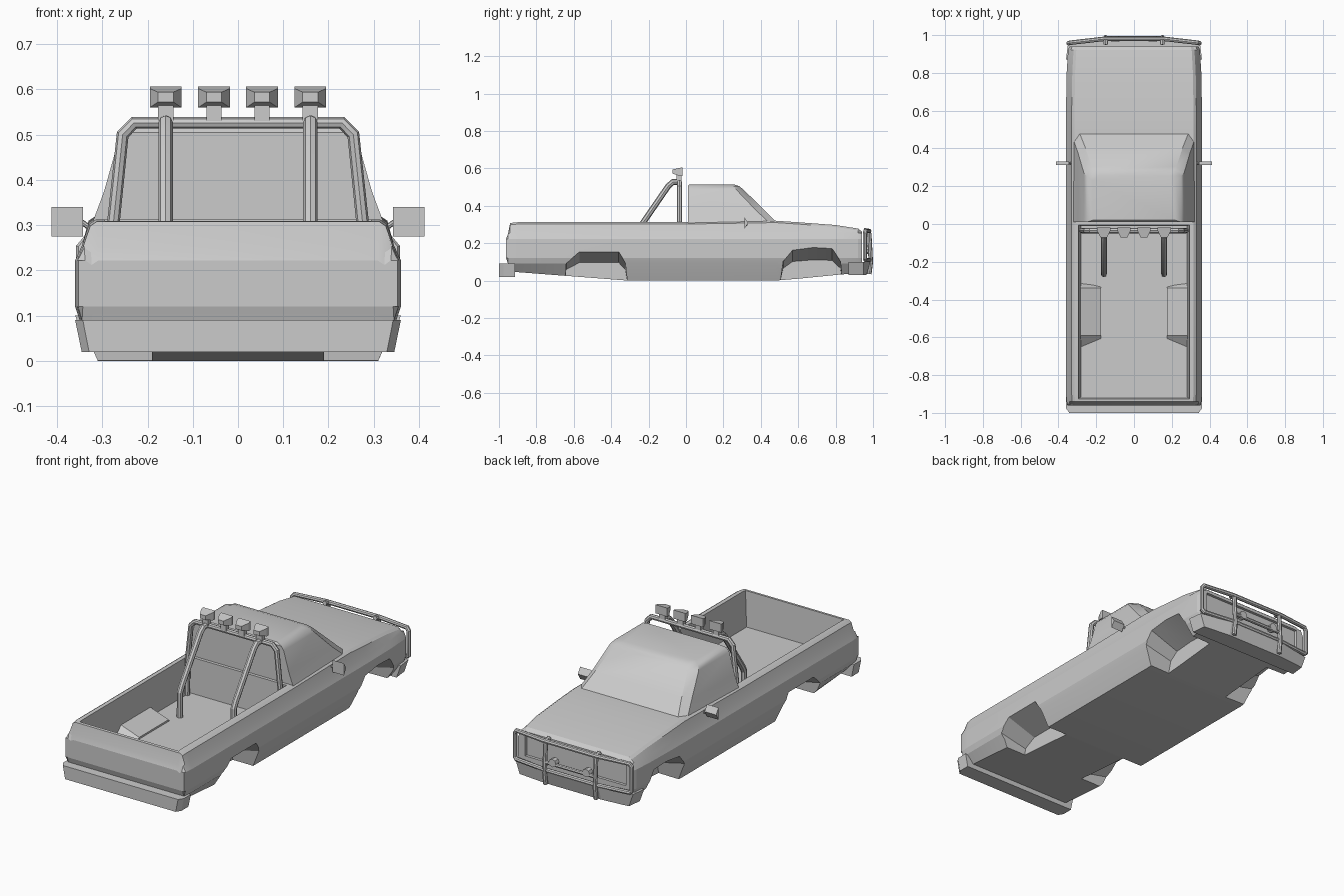
import bpy, bmesh, math

if "Cube" in bpy.data.objects:
    bpy.data.objects.remove(bpy.data.objects["Cube"])

paint = bpy.data.materials.new("grey_paint")
paint.use_nodes = True
GREY = (0.6, 0.6, 0.6, 1)
paint.diffuse_color = GREY
paint.node_tree.nodes["Principled BSDF"].inputs["Base Color"].default_value = GREY


def activate(ob):
    bpy.ops.object.select_all(action='DESELECT')
    ob.select_set(True)
    bpy.context.view_layer.objects.active = ob


def smooth(ob, angle):
    activate(ob)
    bpy.ops.object.shade_smooth_by_angle(angle=math.radians(angle))


def loft(name, rings):
    """Skin closed rings of equal length and cap both ends."""
    bm = bmesh.new()
    rows = [[bm.verts.new(p) for p in ring] for ring in rings]
    n = len(rows[0])
    for a, b in zip(rows, rows[1:]):
        for i in range(n):
            j = (i + 1) % n
            bm.faces.new((a[i], a[j], b[j], b[i]))
    bm.faces.new(rows[0])
    bm.faces.new(rows[-1])
    bmesh.ops.recalc_face_normals(bm, faces=bm.faces)
    mesh = bpy.data.meshes.new(name)
    bm.to_mesh(mesh)
    bm.free()
    mesh.materials.append(paint)
    ob = bpy.data.objects.new(name, mesh)
    bpy.context.collection.objects.link(ob)
    return ob


def rect(w, y0, y1, z):
    return [(-w, y0, z), (w, y0, z), (w, y1, z), (-w, y1, z)]


def box(name, x0, x1, y0, y1, z0, z1):
    return loft(name, [[(x0, y0, z), (x1, y0, z), (x1, y1, z), (x0, y1, z)] for z in (z0, z1)])


def tube(name, points, radius, cyclic=False):
    curve = bpy.data.curves.new(name, 'CURVE')
    curve.dimensions = '3D'
    curve.bevel_depth = radius
    curve.bevel_resolution = 2
    curve.use_fill_caps = True
    spline = curve.splines.new('POLY')
    spline.points.add(len(points) - 1)
    for sp, p in zip(spline.points, points):
        sp.co = (*p, 1)
    spline.use_cyclic_u = cyclic
    ob = bpy.data.objects.new(name, curve)
    bpy.context.collection.objects.link(ob)
    activate(ob)
    bpy.ops.object.convert(target='MESH')
    ob = bpy.context.object
    ob.data.materials.clear()
    ob.data.materials.append(paint)
    smooth(ob, 20)
    return ob


def combine(ob, tool, operation='DIFFERENCE'):
    tool.hide_render = True
    mod = ob.modifiers.new("combine", 'BOOLEAN')
    mod.operation = operation
    mod.solver = 'EXACT'
    mod.object = tool
    activate(ob)
    bpy.ops.object.modifier_apply(modifier=mod.name)
    bpy.data.objects.remove(tool)


# Body shell, lofted from tailgate to nose
def section(y, low, top, w):
    half = [(0.31, 0), (0.35, 0.09), (0.36, 0.12), (0.36, 0.222), (0.345, 0.255),
            (0.33, top - 0.01), (0.315, top)]
    half = [(x * w, y, min(max(z, low), top)) for x, z in half]
    return half + [(-x, y, z) for x, y, z in reversed(half)]


body = loft("body", [section(*s) for s in (
    (-0.962, 0.12, 0.222, 0.98), (-0.952, 0.09, 0.25, 0.985), (-0.94, 0.05, 0.308, 0.99),
    (-0.9, 0.045, 0.312, 1), (-0.31, 0, 0.312, 1), (0, 0, 0.312, 1), (0.48, 0, 0.32, 1),
    (0.6, 0.01, 0.312, 1), (0.8, 0.03, 0.297, 0.99), (0.92, 0.04, 0.278, 0.97),
    (0.94, 0.05, 0.262, 0.95))])

# Cargo bed and grille recess
combine(body, loft("bed_cutter", [rect(0.28, -0.915, -0.01, 0.12), rect(0.3, -0.93, -0.005, 0.4)]))
combine(body, box("grille_cutter", -0.3, 0.3, 0.925, 1, 0.13, 0.245))

# Wheel wells slope down towards the middle, with humps above the rear pair
REAR_ARCH = [(-0.65, -0.05), (-0.64, 0.1), (-0.57, 0.16), (-0.36, 0.16), (-0.325, 0.1), (-0.31, -0.05)]
FRONT_ARCH = [(0.495, -0.05), (0.52, 0.11), (0.57, 0.17), (0.68, 0.185), (0.78, 0.18), (0.825, 0.11), (0.84, -0.05)]


def arch_rings(arch, side, outer, inner, drop):
    return [[(side * x, y, z * k) for y, z in arch] for x, k in ((outer, 1), (inner, drop))]


hump = [(-0.66, 0.1), (-0.65, 0.13), (-0.59, 0.18), (-0.34, 0.18), (-0.315, 0.13), (-0.305, 0.1)]
for side in (1, -1):
    combine(body, loft("hump_tool", arch_rings(hump, side, 0.32, 0.175, 0.72)), 'UNION')
    for arch in (REAR_ARCH, FRONT_ARCH):
        combine(body, loft("well_cutter", arch_rings(arch, side, 0.38, 0.19, 0.6)))
smooth(body, 16)

# Cab with sloping windscreen
cab = loft("cab", [
    [(-w, y0, z), (w, y0, z), (w, y1, z), (f, y2, z2), (-f, y2, z2), (-w, y1, z)]
    for w, f, y0, y1, y2, z, z2 in (
        (0.322, 0.29, 0.01, 0.45, 0.485, 0.305, 0.312),
        (0.296, 0.26, 0.01, 0.375, 0.41, 0.375, 0.387),
        (0.265, 0.225, 0.01, 0.27, 0.305, 0.485, 0.488),
        (0.25, 0.21, 0.01, 0.255, 0.285, 0.505, 0.505),
        (0.22, 0.19, 0.02, 0.23, 0.255, 0.515, 0.515))])
smooth(cab, 35)

# Rear bumper with tapered ends
loft("rear_bumper", [
    [(-0.36 * k, -0.915, z), (-0.36 * k, -0.975, z), (-0.343 * k, -1, z),
     (0.343 * k, -1, z), (0.36 * k, -0.975, z), (0.36 * k, -0.915, z)]
    for k, z in ((0.96, 0.02), (1, 0.09))])

# Front bumper wrapping round the corners
loft("front_bumper", [
    [(-0.36 * k, 0.87, z), (-0.35 * k, 0.95, z), (-0.17, y, z), (0.17, y, z),
     (0.35 * k, 0.95, z), (0.36 * k, 0.87, z), (0.31 * k, 0.87, z), (-0.31 * k, 0.87, z)]
    for k, y, z in ((0.93, 0.965, 0.03), (1, 0.985, 0.1))])

# Bull bar: bent frame, cross bar, uprights and spot lamps
frame = [(-0.335, 0.96), (-0.16, 0.98), (0.16, 0.98), (0.335, 0.96)]
tube("bull_bar_frame", [(x, y, 0.265) for x, y in frame] + [(0.347, 0.957, 0.25), (0.347, 0.957, 0.12)]
     + [(x, y, 0.11) for x, y in reversed(frame)] + [(-0.347, 0.957, 0.12), (-0.347, 0.957, 0.25)], 0.012, True)
tube("bull_bar_cross_bar", [(-0.15, 0.985, 0.155), (0.15, 0.985, 0.155)], 0.01)
for side, label in ((1, "left"), (-1, "right")):
    tube(label + "_bull_bar_upright",
         [(side * 0.15, y, z) for y, z in ((0.95, 0.27), (0.97, 0.268), (0.98, 0.25), (0.988, 0.1), (0.98, 0.035))],
         0.012)
    tube(label + "_spot_lamp", [(side * 0.1, 0.965, 0.165), (side * 0.1, 0.995, 0.165)], 0.022)

    # Wing mirror: triangular housing on a thin arm
    loft(label + "_mirror", [[(side * x, 0.312, 0.275), (side * x, 0.312, 0.34), (side * x, 0.332, 0.308)]
                             for x in (0.343, 0.412)])
    tube(label + "_mirror_arm", [(side * 0.315, 0.322, 0.285), (side * 0.35, 0.322, 0.31)], 0.006)

    # Rear stay of the roll bar
    tube(label + "_roll_bar_stay",
         [(side * 0.16, y, z) for y, z in ((-0.035, 0.527), (-0.07, 0.527), (-0.095, 0.505),
                                           (-0.25, 0.28), (-0.265, 0.25), (-0.265, 0.12))], 0.016)

# Main hoop of the roll bar
hoop = [(0.278, 0.12), (0.275, 0.31), (0.255, 0.5), (0.23, 0.526)]
tube("roll_bar_hoop", [(x, -0.035, z) for x, z in hoop] + [(-x, -0.035, z) for x, z in reversed(hoop)], 0.014)

# Four roof lamps facing the bonnet
for i, x in enumerate((-0.16, -0.053, 0.053, 0.16)):
    loft(f"roof_lamp_{i + 1}", [
        [(x - w, y, z0), (x + w, y, z0), (x + w, y, z1), (x - w, y, z1)]
        for w, y, z0, z1 in ((0.017, -0.072, 0.572, 0.594), (0.035, -0.035, 0.56, 0.602),
                             (0.035, -0.018, 0.56, 0.606))])
    box(f"roof_lamp_foot_{i + 1}", x - 0.017, x + 0.017, -0.05, -0.025, 0.53, 0.575)
